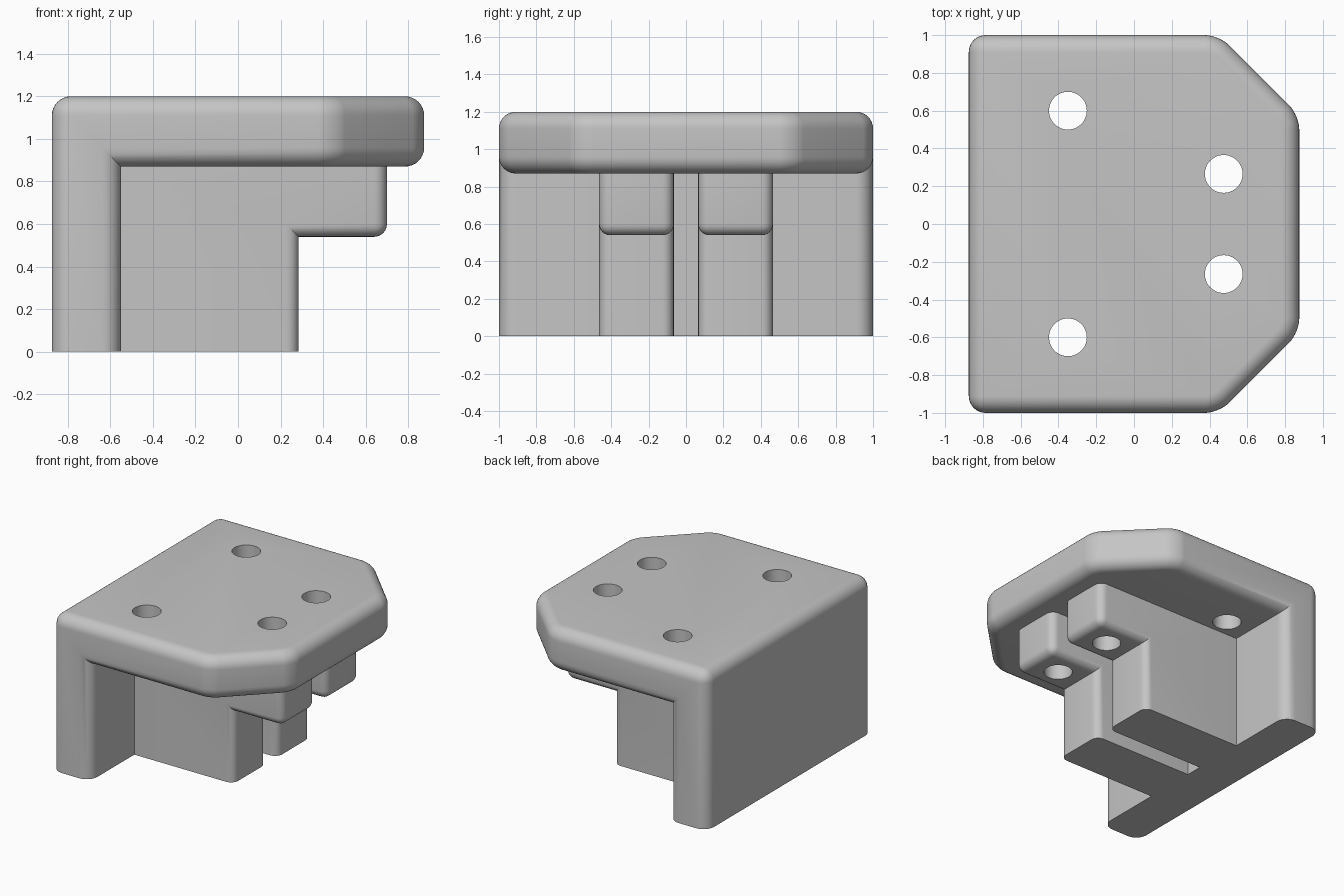
import bpy, bmesh, math
from mathutils import Matrix, Vector

if "Cube" in bpy.data.objects:
    bpy.data.objects.remove(bpy.data.objects["Cube"])

grey = bpy.data.materials.new("plain grey")
grey.use_nodes = True
grey.diffuse_color = (0.56, 0.56, 0.56, 1)
grey.node_tree.nodes["Principled BSDF"].inputs["Base Color"].default_value = (0.56, 0.56, 0.56, 1)


def make_object(name, bm):
    bmesh.ops.recalc_face_normals(bm, faces=bm.faces)
    mesh = bpy.data.meshes.new(name)
    bm.to_mesh(mesh)
    bm.free()
    mesh.materials.append(grey)
    obj = bpy.data.objects.new(name, mesh)
    bpy.context.collection.objects.link(obj)
    return obj


def prism(points, direction):
    """Extrude a closed polygon along a direction."""
    bm = bmesh.new()
    face = bm.faces.new([bm.verts.new(p) for p in points])
    ext = bmesh.ops.extrude_face_region(bm, geom=[face], use_keep_orig=True)
    moved = [v for v in ext["geom"] if isinstance(v, bmesh.types.BMVert)]
    bmesh.ops.translate(bm, verts=moved, vec=direction)
    bmesh.ops.recalc_face_normals(bm, faces=bm.faces)
    return bm


def round_edges(bm, rule, offset, segments):
    """Round the sharp convex edges whose midpoint meets the rule."""
    bm.normal_update()
    edges = [e for e in bm.edges
             if e.is_manifold and e.calc_face_angle_signed() > 0.5
             and rule((e.verts[0].co + e.verts[1].co) / 2)]
    bmesh.ops.bevel(bm, geom=edges, offset=offset, segments=segments,
                    profile=0.5, affect='EDGES', clamp_overlap=False)


def boolean(obj, other, operation):
    mod = obj.modifiers.new(operation.lower(), 'BOOLEAN')
    mod.operation = operation
    mod.solver = 'EXACT'
    mod.object = other
    bpy.context.view_layer.objects.active = obj
    bpy.ops.object.modifier_apply(modifier=mod.name)
    bpy.data.objects.remove(other)


# Body: a plan outline with two clipped corners
plan = [(-0.875, -1, 0), (0.45, -1, 0), (0.875, -0.575, 0),
        (0.875, 0.575, 0), (0.45, 1, 0), (-0.875, 1, 0)]
bm = prism(plan, Vector((0, 0, 1.2)))
round_edges(bm, lambda m: m.x > 0.4 and abs(m.z - 0.6) < 0.01, 0.075, 8)
body = make_object("bracket_body", bm)

# Space under the top slab, in front of the back wall
bm = prism([(-0.55, -2, -1), (2, -2, -1), (2, -2, 0.87), (-0.55, -2, 0.87)],
           Vector((0, 4, 0)))
boolean(body, make_object("under_space", bm), 'DIFFERENCE')

# Rounded edges everywhere except at the foot
bm = bmesh.new()
bm.from_mesh(body.data)
bmesh.ops.dissolve_limit(bm, angle_limit=0.01, verts=bm.verts, edges=bm.edges)
round_edges(bm, lambda m: m.z > 0.01, 0.09, 8)
bm.to_mesh(body.data)
bm.free()

# Two stepped ribs below the slab
for side in (-1, 1):
    profile = [(-0.7, 0), (0.285, 0), (0.285, 0.54), (0.7, 0.54), (0.7, 1), (-0.7, 1)]
    bm = prism([(x, side * 0.265 - 0.2, z) for x, z in profile], Vector((0, 0.4, 0)))
    round_edges(bm, lambda m: 0.01 < m.z < 0.95 and m.x > -0.6, 0.06, 6)
    boolean(body, make_object("rib", bm), 'UNION')

# Four through holes
for x, y in ((-0.35, 0.6), (0.475, 0.265)):
    for side in (-1, 1):
        bm = bmesh.new()
        bmesh.ops.create_cone(bm, cap_ends=True, segments=48, radius1=0.1, radius2=0.1,
                              depth=1.2, matrix=Matrix.Translation((x, side * y, 0.9)))
        boolean(body, make_object("hole_cutter", bm), 'DIFFERENCE')

# Smooth fillets with crisp corners
bpy.ops.object.select_all(action='DESELECT')
body.select_set(True)
bpy.context.view_layer.objects.active = body
bpy.ops.object.shade_smooth_by_angle(angle=math.radians(30))
